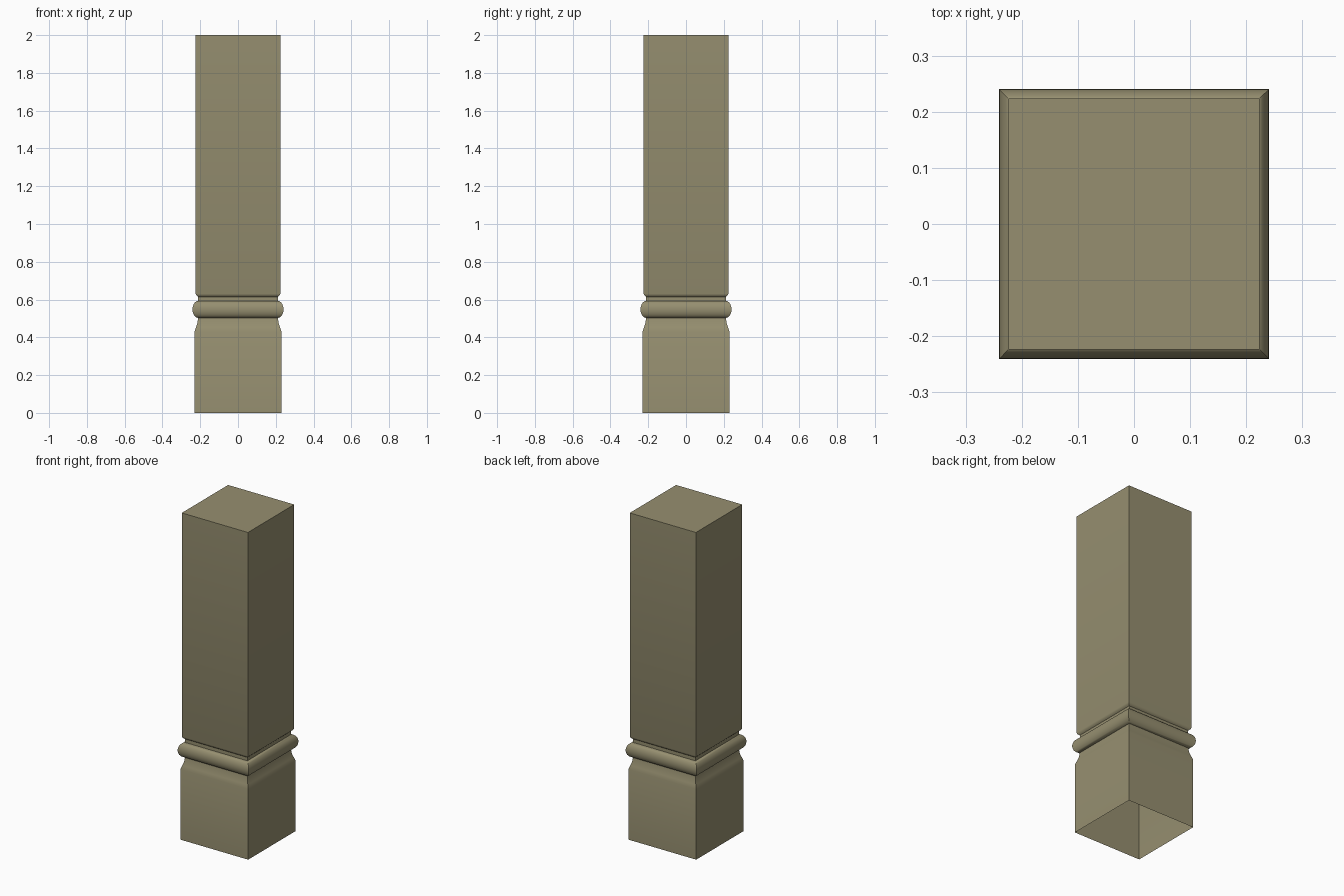
import bpy, bmesh, math

if "Cube" in bpy.data.objects:
    bpy.data.objects.remove(bpy.data.objects["Cube"])

stone = bpy.data.materials.new("khaki stone")
stone.diffuse_color = (0.305, 0.275, 0.162, 1)
stone.use_nodes = True
stone.node_tree.nodes["Principled BSDF"].inputs["Base Color"].default_value = stone.diffuse_color

# Profile of the square pillar: (half width, height)
profile = [(0.23, 0.0), (0.23, 0.43), (0.222, 0.453), (0.215, 0.475), (0.211, 0.503)]
# Rounded moulding ring
for i in range(1, 10):
    a = math.pi * i / 10
    profile.append((0.211 + 0.03 * math.sin(a), 0.548 - 0.045 * math.cos(a)))
# Neck, small cove and tall shaft
profile += [(0.211, 0.593), (0.211, 0.614), (0.215, 0.617), (0.221, 0.623),
            (0.224, 0.631), (0.224, 2.0)]

# Sweep the profile around a square; the bottom stays open, the top is capped
bm = bmesh.new()
rings = [[bm.verts.new((sx * w, sy * w, z))
          for sx, sy in ((-1, -1), (1, -1), (1, 1), (-1, 1))] for w, z in profile]
for lo, hi in zip(rings, rings[1:]):
    for i in range(4):
        j = (i + 1) % 4
        bm.faces.new((lo[i], lo[j], hi[j], hi[i]))
bm.faces.new(rings[-1])

mesh = bpy.data.meshes.new("pillar")
bm.to_mesh(mesh)
bm.free()
mesh.materials.append(stone)
pillar = bpy.data.objects.new("pillar", mesh)
bpy.context.collection.objects.link(pillar)

# Smooth the mouldings, keep the corners sharp
bpy.context.view_layer.objects.active = pillar
pillar.select_set(True)
bpy.ops.object.shade_smooth_by_angle(angle=math.radians(35))
